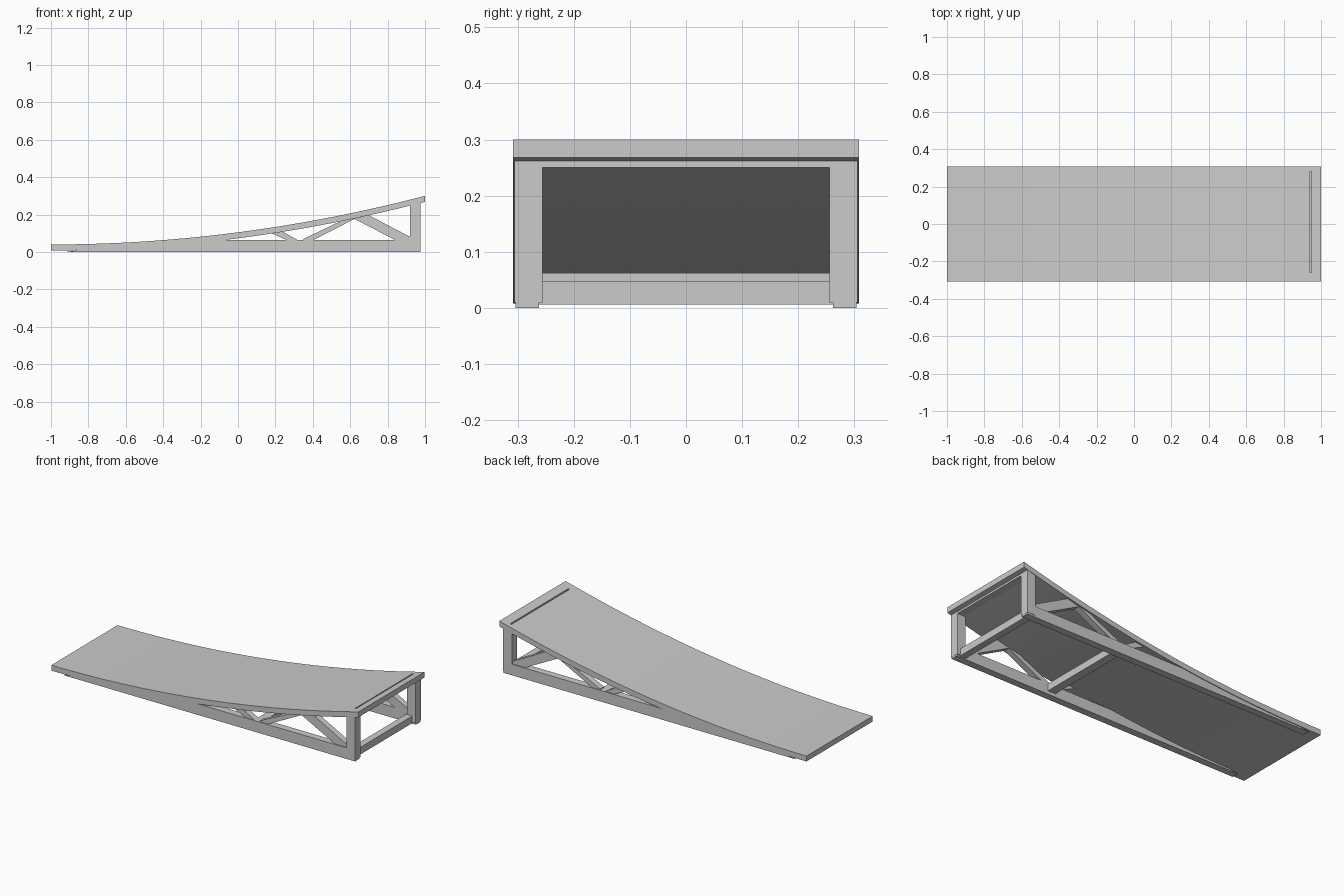
import bpy, bmesh

if "Cube" in bpy.data.objects:
    bpy.data.objects.remove(bpy.data.objects["Cube"])

def top(x):
    return 0.04 + 0.065 * (x + 1) ** 2

def under(x):
    return top(x) - 0.032

def extrude_profile(name, pts, y0, y1):
    """Closed (x, z) outline extruded between two y values."""
    bm = bmesh.new()
    face = bm.faces.new([bm.verts.new((x, y0, z)) for x, z in pts])
    ext = bmesh.ops.extrude_face_region(bm, geom=[face])
    for v in ext["geom"]:
        if isinstance(v, bmesh.types.BMVert):
            v.co.y = y1
    bmesh.ops.recalc_face_normals(bm, faces=bm.faces)
    me = bpy.data.meshes.new(name)
    bm.to_mesh(me)
    bm.free()
    ob = bpy.data.objects.new(name, me)
    bpy.context.collection.objects.link(ob)
    return ob

def box(name, x0, x1, y0, y1, z0, z1):
    return extrude_profile(name, [(x0, z0), (x1, z0), (x1, z1), (x0, z1)], y0, y1)

def mirrored(name, pts, y0, y1):
    ob = extrude_profile(name, pts, y0, y1)
    m = ob.modifiers.new("both_sides", 'MIRROR')
    m.use_axis = (False, True, False)
    return ob

# Curved riding deck
N = 28
xs = [-1 + 2 * i / N for i in range(N + 1)]
deck = extrude_profile("deck", [(x, top(x)) for x in xs] +
                       [(x, under(x)) for x in reversed(xs)], -0.308, 0.308)

# Narrow slot across the high end
cutter = box("slot_cutter", 0.941, 0.949, -0.26, 0.28, 0.275, 0.35)
cutter.hide_render = True
cutter.hide_viewport = True
b = deck.modifiers.new("slot", 'BOOLEAN')
b.operation = 'DIFFERENCE'
b.solver = 'EXACT'
b.object = cutter
bpy.context.view_layer.objects.active = deck
deck.select_set(True)
bpy.ops.object.modifier_apply(modifier=b.name)
bpy.data.objects.remove(cutter)
bpy.ops.object.shade_smooth_by_angle()

# Bottom side rails, tapering away under the curve
rx = [-0.85 + 0.95 * i / 10 for i in range(11)]
mirrored("side_rail", [(-0.92, 0.0), (0.975, 0.0), (0.975, 0.065)] +
         [(x, min(0.065, under(x) + 0.002)) for x in reversed(rx)], 0.262, 0.304)

# End posts
mirrored("end_post", [(0.92, 0.01), (0.976, 0.01), (0.976, 0.265), (0.92, 0.252)],
         0.256, 0.306)

# Diagonal braces forming the side truss
mirrored("rear_brace", [(0.62, 0.178), (0.70, 0.196), (0.925, 0.078),
                        (0.925, 0.03), (0.84, 0.064)], 0.262, 0.298)
mirrored("middle_brace", [(0.35, 0.045), (0.38, 0.052), (0.64, 0.185),
                          (0.56, 0.17), (0.35, 0.07)], 0.262, 0.298)
mirrored("front_brace", [(0.18, 0.10), (0.24, 0.108), (0.325, 0.06),
                         (0.32, 0.045), (0.29, 0.05)], 0.262, 0.298)

# Cross members joining the two sides
box("lower_end_crossbar", 0.915, 0.955, -0.265, 0.265, 0.006, 0.048)
box("upper_end_crossbar", 0.93, 0.975, -0.265, 0.265, 0.25, 0.27)
box("middle_crossbar", 0.31, 0.36, -0.265, 0.265, 0.02, 0.062)
